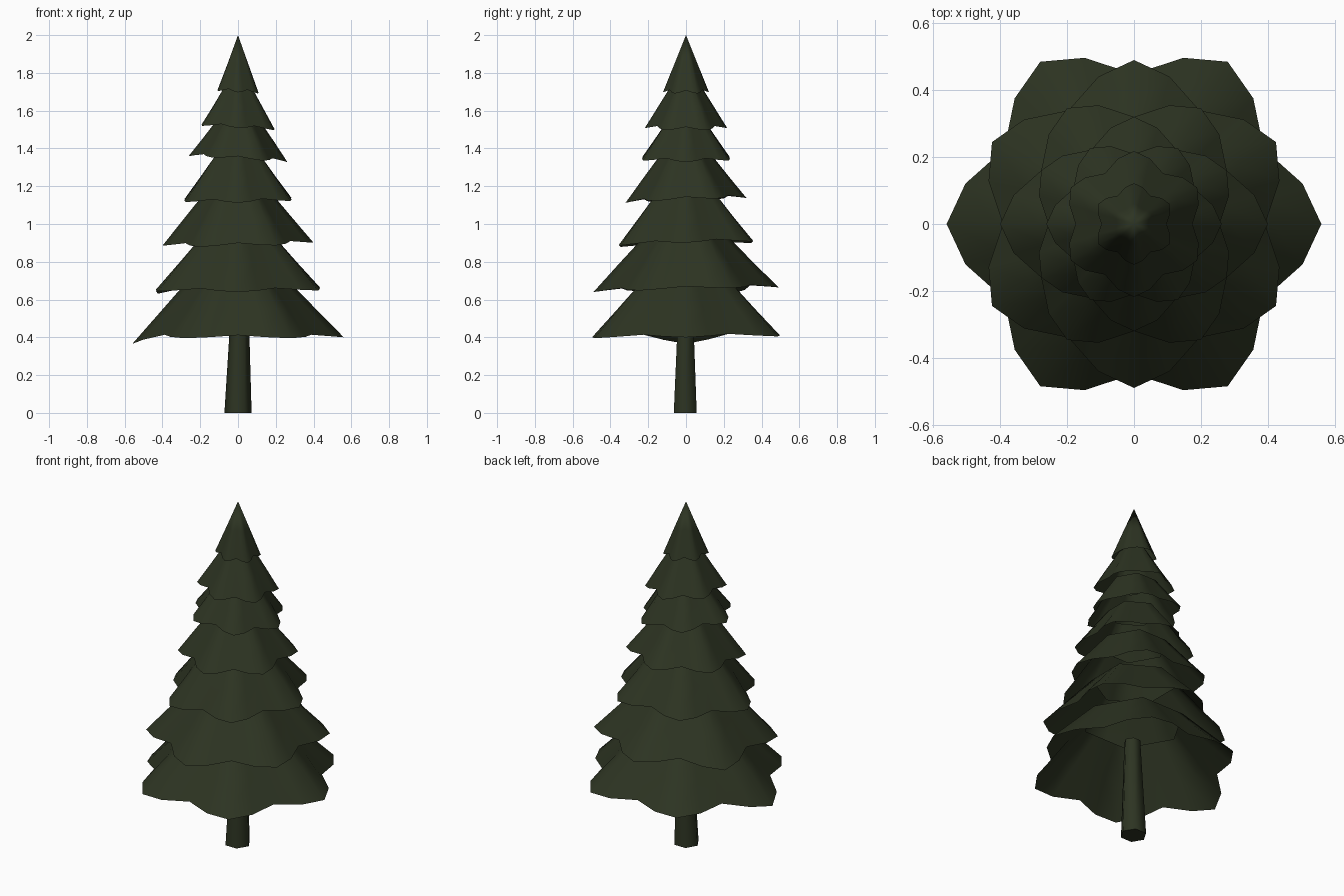
import bpy, bmesh, math

if "Cube" in bpy.data.objects:
    bpy.data.objects.remove(bpy.data.objects["Cube"])

green = bpy.data.materials.new("dark_pine_green")
green.diffuse_color = (0.026, 0.034, 0.016, 1)
green.use_nodes = True
green.node_tree.nodes["Principled BSDF"].inputs["Base Color"].default_value = green.diffuse_color


def finish(bm, name, angle):
    bmesh.ops.recalc_face_normals(bm, faces=bm.faces)
    me = bpy.data.meshes.new(name)
    bm.to_mesh(me)
    bm.free()
    ob = bpy.data.objects.new(name, me)
    bpy.context.collection.objects.link(ob)
    me.materials.append(green)
    bpy.ops.object.select_all(action='DESELECT')
    ob.select_set(True)
    bpy.context.view_layer.objects.active = ob
    bpy.ops.object.shade_smooth_by_angle(angle=math.radians(angle))


def skirt(name, rim, z, top_r, top_z, turn, tilt_x, tilt_y, droop=0, tip=3):
    """Hollow six-pointed branch skirt that opens at the top in a hexagon."""
    bm = bmesh.new()
    rim_lobes = (1.0, 0.925, 0.80, 0.925)      # tip, side, valley, side
    top_lobes = (1.0, 0.903, 0.866, 0.903)
    offsets = (0, 13.5, 30, 46.5)
    rings = []
    for k in (0, 0.5, 1):
        ring = []
        for i in range(24):
            a = math.radians(60 * (i // 4) + offsets[i % 4] + turn)
            lobe = rim_lobes[i % 4] * (1 - k) + top_lobes[i % 4] * k
            r = (rim + (top_r - rim) * k) * lobe
            x, y = r * math.cos(a), r * math.sin(a)
            h = z + (top_z - z) * k
            h += (tilt_x * x + tilt_y * y) * (1 - k)
            h += 0.08 * (1 - rim_lobes[i % 4]) * (1 - k)
            # one drooping branch tip
            h -= droop * (1 - k) * max(0, 1 - abs(i - 4 * tip) / 2)
            ring.append(bm.verts.new((x, y, h)))
        rings.append(ring)
    for lo, hi in zip(rings, rings[1:]):
        for i in range(24):
            j = (i + 1) % 24
            bm.faces.new((lo[i], lo[j], hi[j], hi[i]))
    if top_r < 0.01:
        bmesh.ops.remove_doubles(bm, verts=rings[-1], dist=0.01)
    finish(bm, name, 60)


# Branch skirts from bottom to top, alternate ones turned by 30 degrees
tiers = [
    (0.56, 0.40, 0.275, 0.69, 0, 0.0, 0.01, 0.035, 3),
    (0.49, 0.652, 0.225, 0.93, 30, 0.005, 0.025, 0.025, 2),
    (0.40, 0.893, 0.18, 1.16, 0, 0.02, 0.03),
    (0.32, 1.125, 0.14, 1.36, 30, 0.01, 0.04),
    (0.262, 1.343, 0.12, 1.54, 0, -0.06, 0.0),
    (0.218, 1.508, 0.08, 1.73, 30, -0.06, 0.0),
    (0.122, 1.697, 0.0, 2.00, 30, -0.06, 0.0),
]
for n, t in enumerate(tiers):
    skirt("branch_skirt_%d" % (n + 1), *t)

# Six-sided tapered trunk
bm = bmesh.new()
lower = []
upper = []
for i in range(6):
    a = math.radians(60 * i)
    c, s = math.cos(a), math.sin(a)
    lower.append(bm.verts.new((0.072 * c, 0.07 * s - 0.004, 0)))
    upper.append(bm.verts.new((0.01 + 0.046 * c, 0.044 * s - 0.002, 0.57)))
for i in range(6):
    j = (i + 1) % 6
    bm.faces.new((lower[i], lower[j], upper[j], upper[i]))
bm.faces.new(lower)
bm.faces.new(upper)
finish(bm, "trunk", 65)
